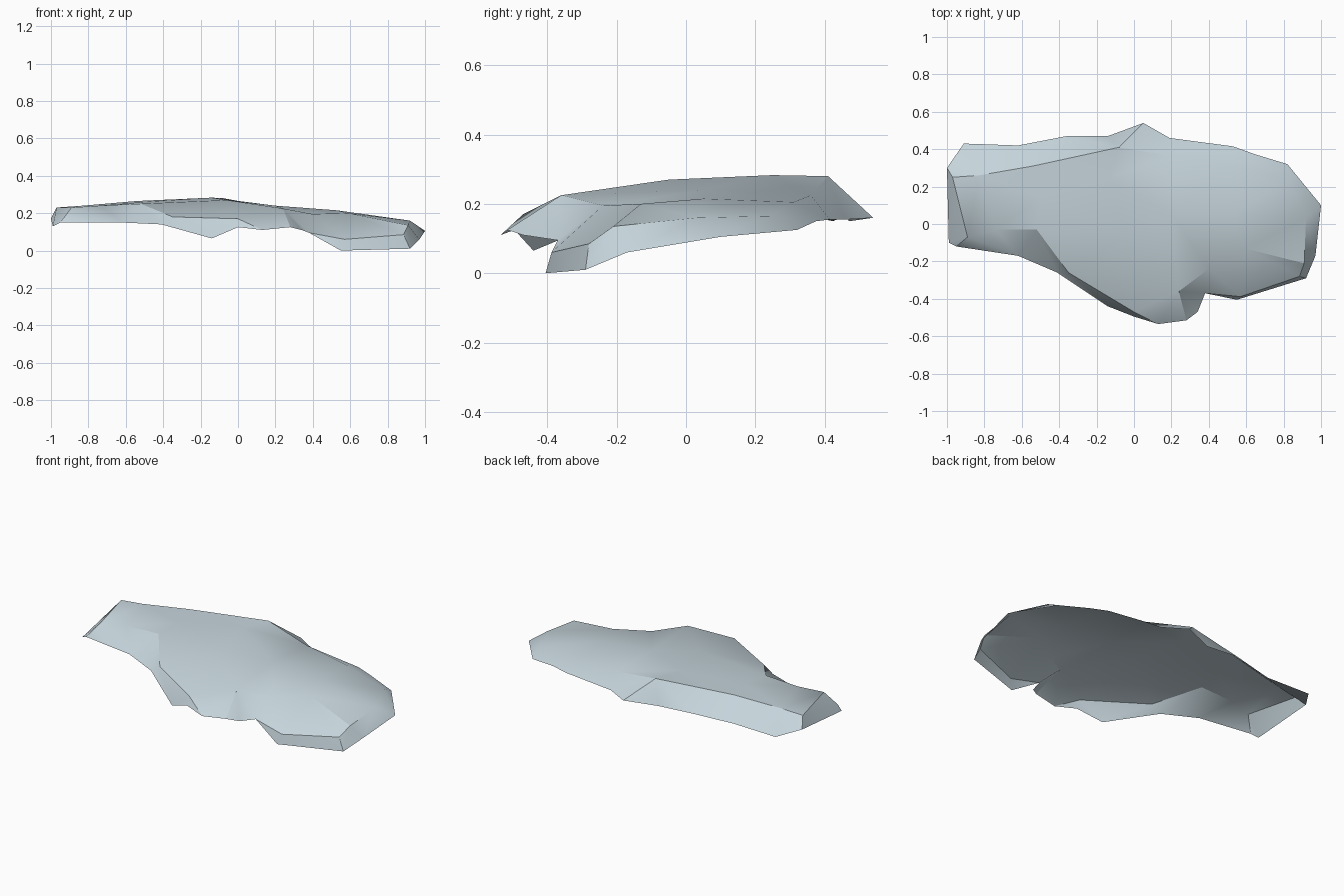
import bpy, bmesh, math
from mathutils import Vector
from mathutils.geometry import delaunay_2d_cdt

if "Cube" in bpy.data.objects:
    bpy.data.objects.remove(bpy.data.objects["Cube"])

# Open lower rim of the rock shell, walked around the outline
RIM = [(-1, .30, .17), (-.91, .43, .15), (-.62, .42, .15), (-.36, .47, .165), (-.14, .47, .15),
       (.05, .54, .16), (.19, .46, .155), (.53, .415, .155), (.64, .375, .15), (.82, .32, .125),
       (1, .10, .105), (.97, -.17, .06), (.92, -.29, .01), (.55, -.405, 0), (.38, -.37, .095),
       (.34, -.47, .11), (.28, -.515, .125), (.13, -.535, .11), (0, -.495, .125), (-.14, -.44, .065),
       (-.41, -.26, .14), (-.62, -.17, .15), (-.95, -.12, .15), (-.99, -.10, .13)]

# Shared crest corners
LEFT_BACK, SADDLE, KNOB = (-.97, .25, .23), (-.06, -.05, .27), (.24, -.36, .225)
STEP, RIGHT_FRONT, NOTCH = (-.52, -.03, .25), (.91, -.21, .135), (.40, -.24, .195)
TIP = (-.35, -.26, .18)

# Creases: back fold, left and front shoulder, front bluff, right shoulder, lower right wall
CREASES = [
    [LEFT_BACK, (-.83, .26, .24), (-.54, .31, .265), (-.08, .41, .28), RIM[5]],
    [RIM[0], LEFT_BACK, (-.89, -.07, .23), (-.74, -.03, .24), STEP, SADDLE, KNOB, NOTCH,
     (.59, -.13, .20), RIGHT_FRONT],
    [STEP, TIP, (0, -.47, .17), KNOB],
    [TIP, SADDLE],
    [NOTCH, RIM[14]],
    [RIM[9], (.83, .24, .165), (.92, .03, .16), RIGHT_FRONT, (.885, -.28, .085),
     (.57, -.388, .06), RIM[14]],
]

# Gentle undulation of the top
TOP = [(-.14, .25, .283), (-.5, .14, .26), (.2, .05, .24), (.22, .36, .225),
       (.53, .05, .215), (.52, .31, .205)]

points, edges = [], []


def index(p):
    if p not in points:
        points.append(p)
    return points.index(p)


for chain in [RIM + RIM[:1]] + CREASES:
    edges += [(index(a), index(b)) for a, b in zip(chain, chain[1:])]
for p in TOP:
    index(p)

# Triangulate inside the rim, keeping the creases as edges
flat = [Vector(p[:2]) for p in points]
verts, _, faces, origin, _, _ = delaunay_2d_cdt(
    flat, edges, [list(range(len(RIM)))], 1, 1e-5)


def height(i):
    if origin[i]:
        return points[origin[i][0]][2]
    return min(points, key=lambda p: (Vector(p[:2]) - verts[i]).length)[2]


bm = bmesh.new()
bv = [bm.verts.new((v.x, v.y, height(i))) for i, v in enumerate(verts)]
for f in faces:
    face = bm.faces.new([bv[i] for i in f])
    face.normal_update()
    if face.normal.z < 0:
        face.normal_flip()

mesh = bpy.data.meshes.new("rock_shell")
bm.to_mesh(mesh)
bm.free()
rock = bpy.data.objects.new("rock_shell", mesh)
bpy.context.collection.objects.link(rock)

# One pale blue-grey stone colour
stone = bpy.data.materials.new("pale blue grey stone")
stone.diffuse_color = (.56, .66, .71, 1)
stone.use_nodes = True
stone.node_tree.nodes["Principled BSDF"].inputs["Base Color"].default_value = stone.diffuse_color
mesh.materials.append(stone)

bpy.context.view_layer.objects.active = rock
rock.select_set(True)
bpy.ops.object.shade_smooth_by_angle(angle=math.radians(30))
